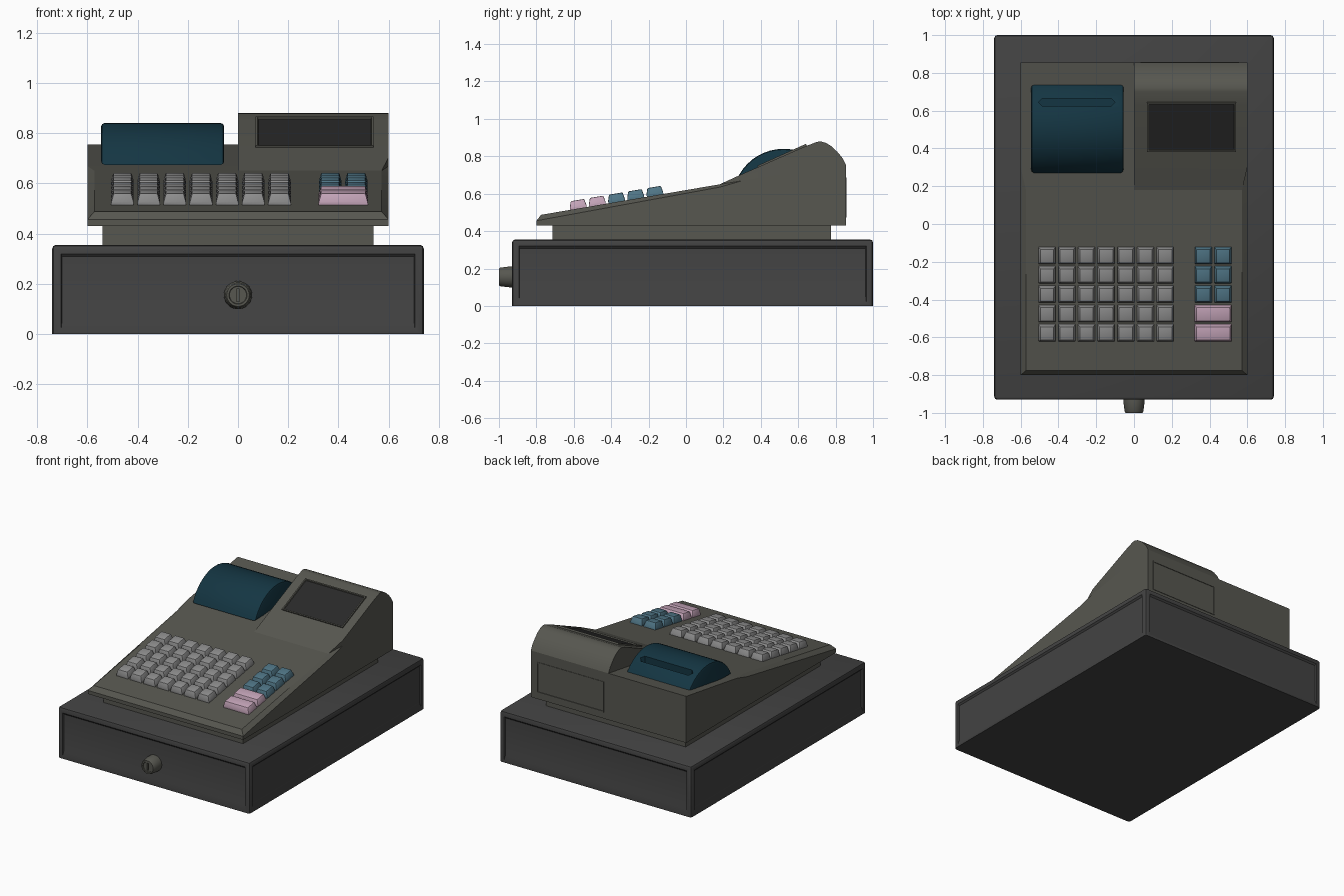
import bpy, bmesh
from math import atan, cos, sin, pi, radians
from mathutils import Vector, Matrix

if "Cube" in bpy.data.objects:
    bpy.data.objects.remove(bpy.data.objects["Cube"])


def material(name, r, g, b):
    m = bpy.data.materials.new(name)
    m.diffuse_color = (r, g, b, 1)
    m.use_nodes = True
    m.node_tree.nodes["Principled BSDF"].inputs["Base Color"].default_value = m.diffuse_color
    return m


CASE = material("case_grey", 0.095, 0.095, 0.08)
DRAWER = material("drawer_grey", 0.055, 0.055, 0.055)
GLASS = material("dark_glass", 0.022, 0.022, 0.022)
COVER = material("dark_teal", 0.007, 0.036, 0.055)
GREY = material("key_grey", 0.27, 0.27, 0.27)
TEAL = material("key_teal", 0.08, 0.18, 0.24)
PINK = material("key_pink", 0.55, 0.37, 0.48)


def loft_bm(sections):
    """Skin equal-length closed loops and cap both ends."""
    bm = bmesh.new()
    rings = [[bm.verts.new(p) for p in s] for s in sections]
    n = len(rings[0])
    for a, b in zip(rings, rings[1:]):
        for i in range(n):
            j = (i + 1) % n
            bm.faces.new((a[i], a[j], b[j], b[i]))
    bm.faces.new(rings[0])
    bm.faces.new(rings[-1])
    bmesh.ops.remove_doubles(bm, verts=bm.verts[:], dist=1e-5)
    bmesh.ops.recalc_face_normals(bm, faces=bm.faces[:])
    return bm


def bevel(bm, edges, width, segments=2):
    bmesh.ops.bevel(bm, geom=edges, offset=width, segments=segments,
                    profile=0.5, affect='EDGES')


def to_object(name, bm, *mats):
    me = bpy.data.meshes.new(name)
    bm.to_mesh(me)
    bm.free()
    for m in mats:
        me.materials.append(m)
    ob = bpy.data.objects.new(name, me)
    bpy.context.collection.objects.link(ob)
    return ob


def rect(w, d, z, x=0, y=0):
    return [(x + sx * w / 2, y + sy * d / 2, z)
            for sx, sy in ((-1, -1), (1, -1), (1, 1), (-1, 1))]


def cut(target, cutter):
    mod = target.modifiers.new("cut", 'BOOLEAN')
    mod.object, mod.solver = cutter, 'EXACT'
    cutter.hide_render = True
    bpy.context.view_layer.objects.active = target
    bpy.ops.object.modifier_apply(modifier=mod.name)
    bpy.data.objects.remove(cutter)


# Cash drawer with rounded edges and recessed side panels
bm = loft_bm([rect(1.48, 1.93, 0, 0, 0.035), rect(1.48, 1.93, 0.355, 0, 0.035)])
bevel(bm, [e for e in bm.edges if max(v.co.z for v in e.verts) > 0.1], 0.016)
bm.normal_update()
for f in [f for f in bm.faces if abs(f.normal.z) < 0.01 and f.calc_area() > 0.2]:
    bmesh.ops.inset_individual(bm, faces=[f], thickness=0.028)
    bmesh.ops.inset_individual(bm, faces=[f], thickness=0.005, depth=-0.01)
    # widen the top and bottom rails
    for v in f.verts:
        v.co.z = 0.05 if v.co.z < 0.17 else 0.308
to_object("cash_drawer", bm, DRAWER)

# Drawer lock with recessed face and key slot
Y0, Y1 = -0.92, -1.0
ring = lambda r, y: [(r * cos(2 * pi * i / 32), y, 0.155 + r * sin(2 * pi * i / 32))
                     for i in range(32)]
bm = loft_bm([ring(0.056, Y0), ring(0.056, -0.94), ring(0.05, -0.992), ring(0.045, Y1),
              ring(0.036, Y1), ring(0.034, -0.994)])
lock = to_object("drawer_lock", bm, CASE)
bm = loft_bm([rect(0.012, 0.1, 0.13, 0, -1.03), rect(0.012, 0.1, 0.18, 0, -1.03)])
cut(lock, to_object("lock_slot_cutter", bm, CASE))

# Neck between drawer and console
to_object("neck", loft_bm([rect(1.08, 1.49, 0.345, 0, 0.03),
                           rect(1.08, 1.49, 0.44, 0, 0.03)]), CASE)

# Console: sections along y, chamfered rim fading out towards the back
stations = [(-0.80, 0.455, 0.60, 0.455), (-0.775, 0.46, 0.572, 0.487),
            (0.18, 0.635, 0.572, 0.65), (0.30, 0.669, 0.60, 0.669),
            (0.855, 0.755, 0.60, 0.755)]
to_object("console", loft_bm([
    [(-0.6, y, 0.43), (0.6, y, 0.43), (0.6, y, zs), (xi, y, zt), (-xi, y, zt), (-0.6, y, zs)]
    for y, zs, xi, zt in stations]), CASE)

# Display housing on the right half
hump = [(0.18, 0.65), (0.30, 0.705), (0.63, 0.85), (0.70, 0.877), (0.72, 0.88),
        (0.75, 0.871), (0.78, 0.852), (0.81, 0.823), (0.837, 0.79), (0.855, 0.755)]
sections = []
for y, z in hump:
    low = 0.65 + (y - 0.18) * 0.1556
    xi = 0.572 if y < 0.2 else 0.6
    sections.append([(0, y, low), (xi, y, low), (xi, y, z), (0, y, z)])
to_object("display_housing", loft_bm(sections), CASE)


# Framed screens: one for the operator, one for the customer
def screen(name, w, d, loc, tilt):
    bm = loft_bm([rect(w, d, -0.012), rect(w, d, 0.008)])
    top = max(bm.faces, key=lambda f: f.calc_center_median().z)
    bmesh.ops.inset_individual(bm, faces=[top], thickness=0.012)
    bmesh.ops.inset_individual(bm, faces=[top], thickness=0.003, depth=-0.008)
    top.material_index = 1
    ob = to_object(name, bm, CASE, GLASS)
    ob.location, ob.rotation_euler = loc, (tilt, 0, 0)


screen("operator_display", 0.47, 0.285, (0.305, 0.515, 0.801), radians(24.2))
screen("customer_display", 0.52, 0.215, (0.295, 0.85, 0.58), radians(-90))

# Printer cover: arched lid with a paper slot
R, CY, CZ = 0.273, 0.522, 0.567
arc = [(CY + R * cos(a), CZ + R * sin(a))
       for a in [radians(25 + 132 * i / 18) for i in range(19)]]
bm = loft_bm([[(x, y, z) for y, z in arc] for x in (-0.545, -0.055)])
bevel(bm, [e for e in bm.edges if len({round(v.co.x, 3) for v in e.verts}) == 1], 0.014, 2)
cover = to_object("printer_cover", bm, COVER)
slot = [(-0.505, 0), (-0.485, -0.02), (-0.12, -0.02), (-0.10, 0), (-0.12, 0.02), (-0.485, 0.02)]
bm = loft_bm([[(x, 0.645 + y, z) for x, y in slot] for z in (0.755, 0.95)])
cut(cover, to_object("slot_cutter", bm, COVER))


# Keys: tapered caps lying on the sloped console
SLOPE = 0.1707


def key_mesh(name, w, mat):
    bm = loft_bm([rect(w, 0.09, -0.008), rect(w, 0.09, 0.012),
                  rect(w - 0.018, 0.073, 0.045, 0, 0.002)])
    bevel(bm, [e for e in bm.edges if max(v.co.z for v in e.verts) > 0.02], 0.005)
    ob = to_object(name, bm, mat)
    me = ob.data
    bpy.data.objects.remove(ob)
    return me


def place_key(name, mesh, x, y):
    ob = bpy.data.objects.new(name, mesh)
    ob.location = (x, y, 0.487 + (y + 0.775) * SLOPE)
    ob.rotation_euler = (atan(SLOPE), 0, 0)
    bpy.context.collection.objects.link(ob)


grey_key = key_mesh("number_key", 0.09, GREY)
teal_key = key_mesh("function_key", 0.09, TEAL)
pink_key = key_mesh("total_key", 0.196, PINK)
for row in range(5):
    y = -0.165 - 0.1025 * row
    for col in range(7):
        place_key("number_key", grey_key, -0.46 + 0.1042 * col, y)
    if row < 3:
        for x in (0.367, 0.471):
            place_key("function_key", teal_key, x, y)
    else:
        place_key("total_key", pink_key, 0.419, y)

# Smooth the curved parts, keep edges sharp
bpy.ops.object.select_all(action='SELECT')
bpy.context.view_layer.objects.active = cover
bpy.ops.object.shade_smooth_by_angle(angle=radians(28))
